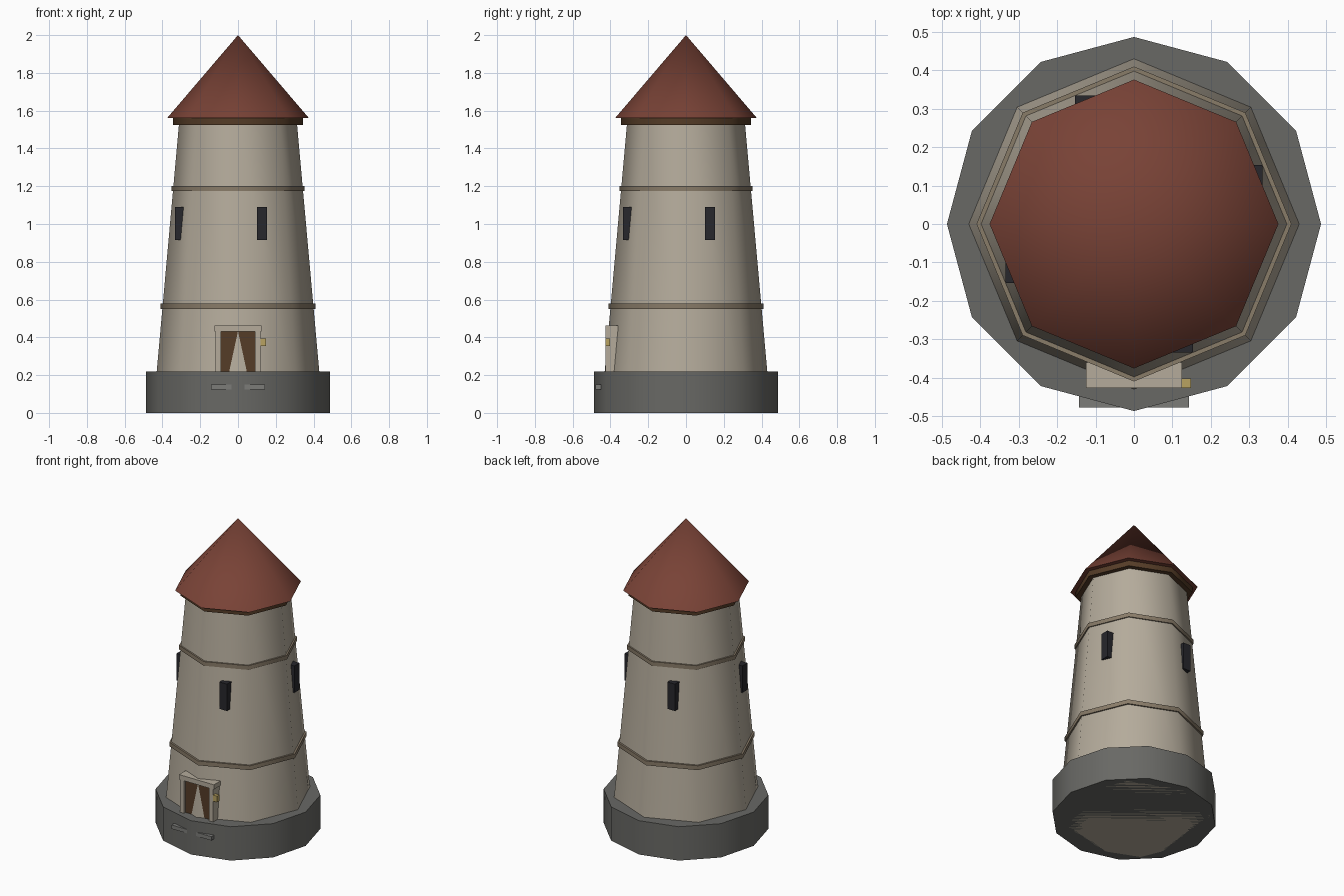
import bpy, math

if "Cube" in bpy.data.objects:
    bpy.data.objects.remove(bpy.data.objects["Cube"])


def material(name, rgb):
    m = bpy.data.materials.new(name)
    m.diffuse_color = (*rgb, 1)
    m.use_nodes = True
    m.node_tree.nodes["Principled BSDF"].inputs["Base Color"].default_value = m.diffuse_color
    return m


STONE = material("pale_stone", (0.46, 0.41, 0.33))
BAND = material("band_stone", (0.25, 0.20, 0.14))
GREY = material("grey_stone", (0.14, 0.14, 0.13))
STEP = material("step_stone", (0.20, 0.20, 0.19))
ROOF = material("red_tile", (0.19, 0.055, 0.037))
WOOD = material("dark_wood", (0.09, 0.045, 0.02))
DARK = material("dark_opening", (0.02, 0.02, 0.025))
BRASS = material("brass", (0.48, 0.36, 0.12))


def ring(name, sides, r1, r2, z0, z1, mat):
    """Tapered prism with corners on the axes."""
    bpy.ops.mesh.primitive_cone_add(vertices=sides, radius1=r1, radius2=r2,
                                    depth=z1 - z0, location=(0, 0, (z0 + z1) / 2))
    ob = bpy.context.object
    ob.name = name
    ob.data.materials.append(mat)
    bpy.ops.object.shade_smooth_by_angle(angle=math.radians(50))
    return ob


def box(name, x, y, z, mat):
    """Box from (min, max) pairs."""
    bpy.ops.mesh.primitive_cube_add(size=1, location=[sum(p) / 2 for p in (x, y, z)])
    ob = bpy.context.object
    ob.name = name
    ob.scale = [p[1] - p[0] for p in (x, y, z)]
    bpy.ops.object.transform_apply(location=False, rotation=False, scale=True)
    ob.data.materials.append(mat)
    return ob


# Tower body, plinth, bands and roof
ring("plinth", 12, 0.487, 0.487, 0, 0.22, GREY)
ring("tower_wall", 8, 0.45, 0.311, 0, 1.545, STONE)
ring("lower_band", 8, 0.41, 0.41, 0.55, 0.578, BAND)
ring("upper_band", 8, 0.352, 0.352, 1.175, 1.202, BAND)
ring("eave", 8, 0.345, 0.345, 1.525, 1.565, WOOD)
ring("roof", 8, 0.376, 0, 1.56, 2.0, ROOF)

# Slit windows, one on every second wall face
for i in range(4):
    a = math.radians(-67.5 + 90 * i)
    cx, cy = 0.333 * math.cos(a), 0.333 * math.sin(a)
    w = 0.0265
    box(f"window_{i + 1}", (cx - w, cx + w), (cy - w, cy + w), (0.915, 1.09), DARK)

# Door, frame, handle and step
box("door", (-0.092, 0.092), (-0.411, -0.36), (0.2, 0.435), WOOD)
box("door_lintel", (-0.125, 0.125), (-0.427, -0.36), (0.432, 0.463), STONE)
for side, s in (("left", -1), ("right", 1)):
    box(f"door_jamb_{side}", sorted((s * 0.09, s * 0.12)), (-0.427, -0.36), (0.2, 0.435), STONE)
box("door_handle", (0.12, 0.148), (-0.427, -0.402), (0.355, 0.395), BRASS)
box("step", (-0.143, 0.143), (-0.478, -0.38), (0.125, 0.15), STEP)
